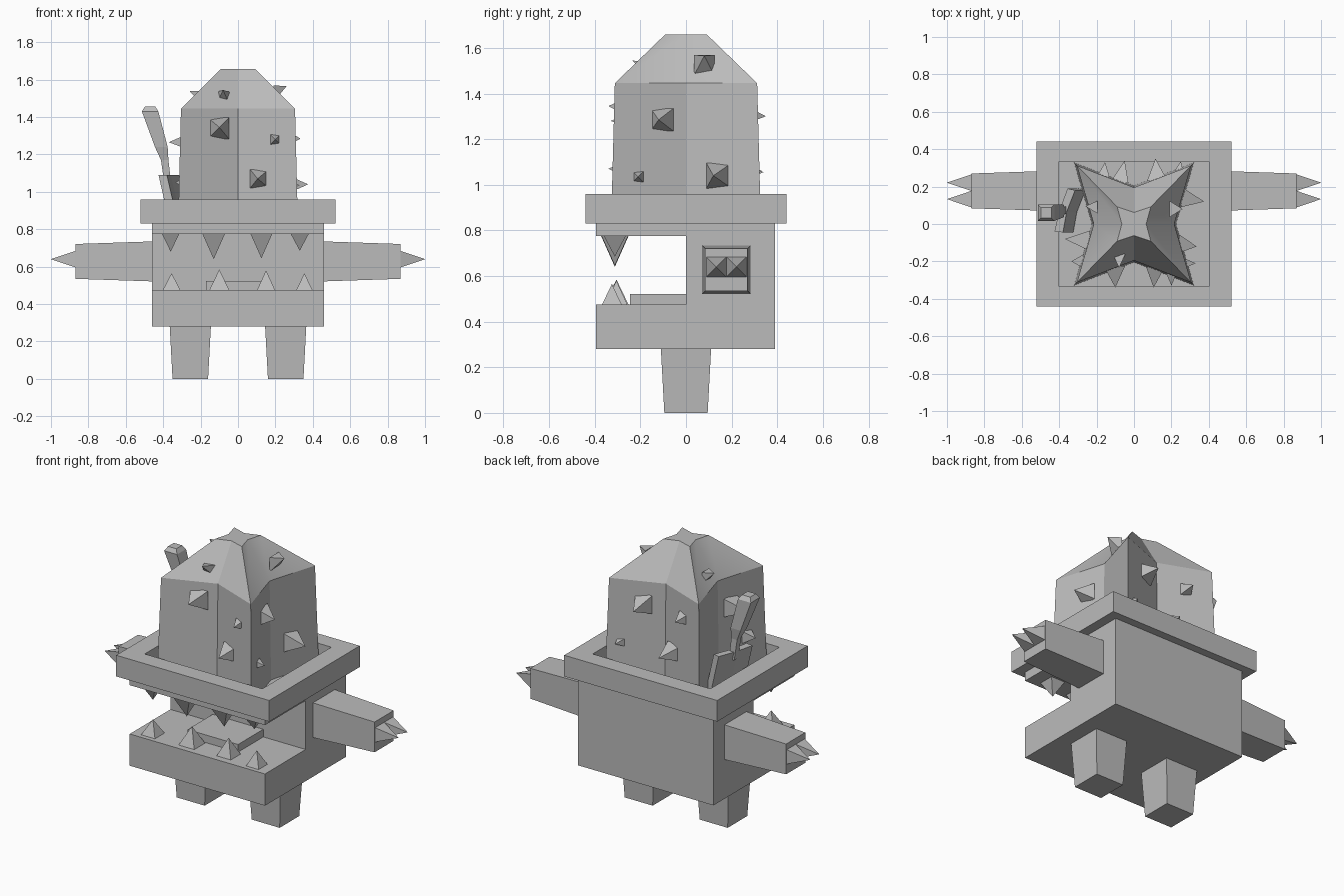
import bpy, bmesh, math
from mathutils import Vector

grey = bpy.data.materials.new("plain_grey")
grey.diffuse_color = (0.5, 0.5, 0.5, 1)


def make(name, verts, faces, smooth=None):
    me = bpy.data.meshes.new(name)
    me.from_pydata([tuple(v) for v in verts], [], faces)
    bm = bmesh.new()
    bm.from_mesh(me)
    bmesh.ops.recalc_face_normals(bm, faces=bm.faces)
    bm.to_mesh(me)
    bm.free()
    me.materials.append(grey)
    ob = bpy.data.objects.new(name, me)
    bpy.context.collection.objects.link(ob)
    if smooth:
        bpy.context.view_layer.objects.active = ob
        ob.select_set(True)
        bpy.ops.object.shade_smooth_by_angle(angle=math.radians(smooth))
        ob.select_set(False)
    return ob


def loft(name, rings, smooth=None):
    """Skin a stack of equal-sized rings and cap both ends."""
    n = len(rings[0])
    verts = [v for r in rings for v in r]
    faces = [(k * n + i, k * n + (i + 1) % n, (k + 1) * n + (i + 1) % n, (k + 1) * n + i)
             for k in range(len(rings) - 1) for i in range(n)]
    faces += [tuple(range(n)), tuple(range(len(verts) - n, len(verts)))]
    return make(name, verts, faces, smooth)


def rect(x0, x1, y0, y1, z):
    return [(x0, y0, z), (x1, y0, z), (x1, y1, z), (x0, y1, z)]


def box(name, x0, x1, y0, y1, z0, z1):
    return loft(name, [rect(x0, x1, y0, y1, z0), rect(x0, x1, y0, y1, z1)])


def spike(name, base, tip, half, axis):
    """Four-sided pyramid whose square base is perpendicular to an axis."""
    a, b = [i for i in range(3) if i != axis]
    verts = []
    for s, t in ((-1, -1), (1, -1), (1, 1), (-1, 1)):
        v = Vector(base)
        v[a] += s * half
        v[b] += t * half
        verts.append(v)
    return make(name, verts + [Vector(tip)],
                [(0, 1, 2, 3), (0, 1, 4), (1, 2, 4), (2, 3, 4), (3, 0, 4)])


# Pot body: side profile with an open mouth, extruded across x
profile = [(-0.395, 0.28), (0.39, 0.28), (0.39, 0.83), (-0.395, 0.83),
           (-0.395, 0.775), (0, 0.775), (0, 0.475), (-0.395, 0.475)]
loft("pot_body", [[(x, y, z) for y, z in profile] for x in (-0.46, 0.46)])

# Pot rim: square ring with a recessed middle
outer, inner = (-0.52, 0.52, -0.44, 0.44), (-0.40, 0.40, -0.335, 0.335)
loft("pot_rim", [rect(*outer, 0.83), rect(*outer, 0.96), rect(*inner, 0.96), rect(*inner, 0.84)])

# Tongue and teeth
box("tongue", -0.172, 0.172, -0.245, 0, 0.47, 0.522)
for x, z, h in ((-0.36, 0.68, 0.046), (-0.13, 0.64, 0.06), (0.125, 0.645, 0.058), (0.33, 0.685, 0.048)):
    spike("upper_tooth", (x, -0.312, 0.775), (x, -0.312, z), h, 2)
for x, y, z, h in ((-0.355, -0.32, 0.565, 0.047), (-0.10, -0.305, 0.585, 0.053),
                   (0.15, -0.305, 0.58, 0.048), (0.355, -0.325, 0.565, 0.043)):
    spike("lower_tooth", (x, y, 0.475), (x, y, z), h, 2)

# Legs, arms and claws on both sides
for s in (-1, 1):
    loft("leg", [rect(s * 0.16, s * 0.35, -0.095, 0.095, 0),
                 rect(s * 0.145, s * 0.365, -0.11, 0.11, 0.28)])
    arm = []
    for x, h in ((0.45, 0.107), (0.87, 0.093)):
        arm.append([(s * x, 0.177 + a * h, 0.628 + b * h)
                    for a, b in ((-1, -1), (1, -1), (1, 1), (-1, 1))])
    loft("arm", arm)
    for y in (0.133, 0.221):
        spike("claw", (s * 0.87, y, 0.64), (s * 1.0, y, 0.64), 0.044, 0)


# Cactus: four-pointed star section, tapering to the top
def star(cx, cy, vx, vy, z):
    return [(cx, cy, z), (0, vy, z), (-cx, cy, z), (-vx, 0, z),
            (-cx, -cy, z), (0, -vy, z), (cx, -cy, z), (vx, 0, z)]


loft("cactus", [star(0.32, 0.328, 0.225, 0.205, 0.84), star(0.305, 0.312, 0.215, 0.195, 1.445),
                star(0.09, 0.092, 0.065, 0.062, 1.658)], 30)

# Cactus spines on each side: base, tip, half width, facing axis
for base, tip, h, axis in (
        ((-0.105, -0.225, 1.34), (-0.10, -0.34, 1.345), 0.057, 1),
        ((0.20, -0.26, 1.28), (0.20, -0.33, 1.28), 0.029, 1),
        ((0.115, -0.23, 1.07), (0.105, -0.34, 1.07), 0.05, 1),
        ((-0.08, -0.16, 1.50), (-0.08, -0.235, 1.545), 0.034, 1),
        ((0.24, -0.105, 1.285), (0.335, -0.12, 1.285), 0.05, 0),
        ((0.25, 0.145, 1.04), (0.375, 0.12, 1.04), 0.056, 0),
        ((0.27, -0.21, 1.035), (0.33, -0.21, 1.035), 0.026, 0),
        ((0.19, 0.08, 1.525), (0.26, 0.08, 1.565), 0.044, 0),
        ((0.125, 0.23, 1.31), (0.115, 0.35, 1.30), 0.055, 1),
        ((-0.165, 0.25, 1.30), (-0.155, 0.33, 1.30), 0.035, 1),
        ((-0.08, 0.22, 1.06), (-0.05, 0.34, 1.055), 0.05, 1),
        ((0.24, 0.28, 1.06), (0.25, 0.335, 1.06), 0.025, 1),
        ((-0.235, -0.09, 1.27), (-0.37, -0.08, 1.265), 0.055, 0),
        ((-0.265, -0.2, 1.05), (-0.335, -0.2, 1.05), 0.04, 0),
        ((-0.195, 0.09, 1.505), (-0.26, 0.095, 1.54), 0.034, 0)):
    spike("cactus_spine", base, tip, h, axis)

# Trowel: tapered handle with a thin neck, and a folded leaning blade
loft("trowel_handle", [rect(x - w, x + w, y - d, y + d, z) for x, y, z, w, d in (
    (-0.375, 0.075, 1.04, 0.018, 0.018), (-0.392, 0.072, 1.17, 0.02, 0.02),
    (-0.41, 0.07, 1.24, 0.034, 0.034), (-0.47, 0.06, 1.43, 0.044, 0.044),
    (-0.47, 0.06, 1.455, 0.028, 0.028))])
fold = [(-0.425, -0.04), (-0.40, 0.07), (-0.355, 0.19),
        (-0.315, 0.18), (-0.36, 0.065), (-0.38, -0.045)]
loft("trowel_blade", [[(x + 0.055, y, 0.85) for x, y in fold],
                      [(x, y, 1.09) for x, y in fold]])
